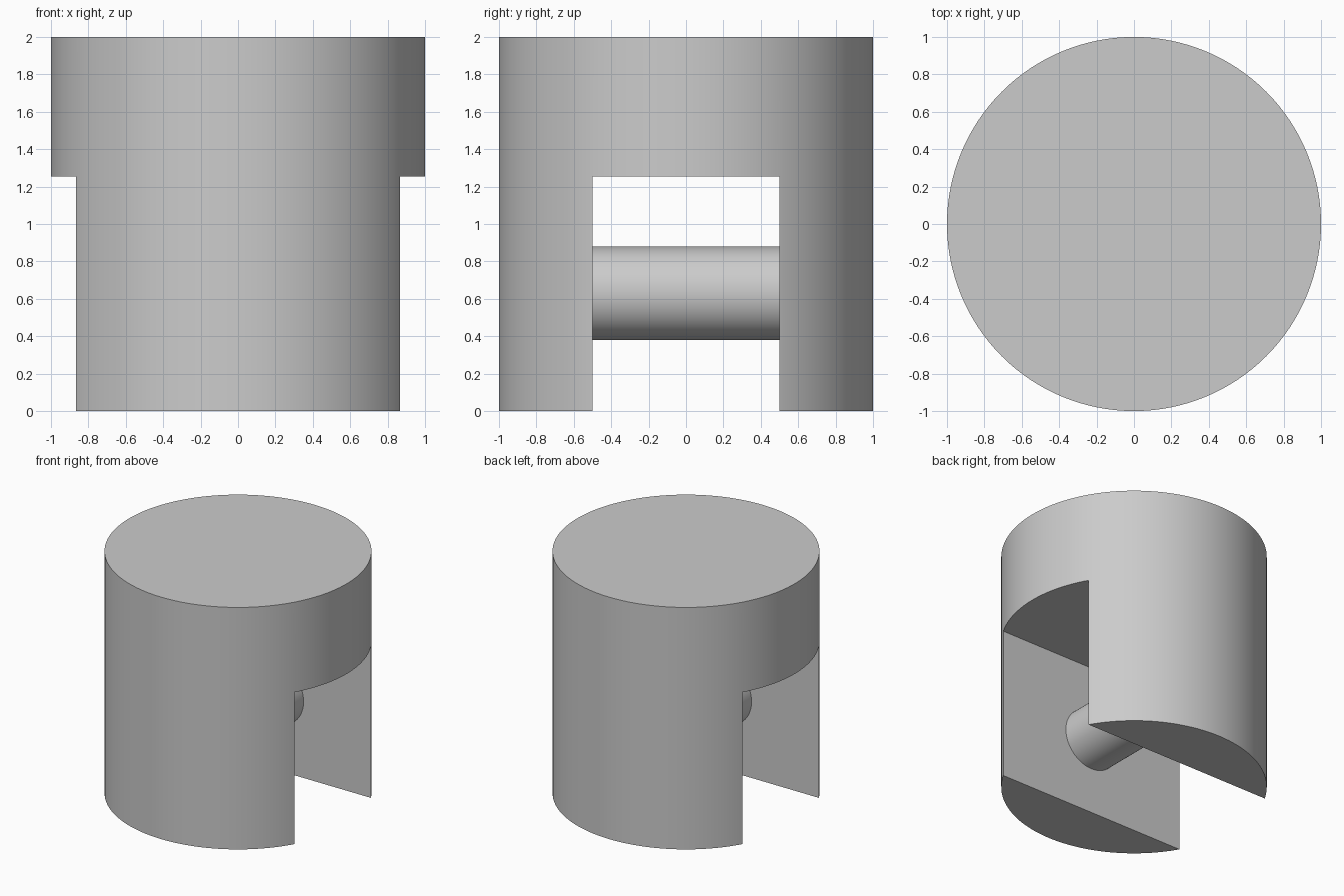
import bpy
import math

if "Cube" in bpy.data.objects:
    bpy.data.objects.remove(bpy.data.objects["Cube"])

SLOT_HALF_WIDTH = 0.5
SLOT_TOP = 1.255
PIN_RADIUS = 0.25
PIN_HEIGHT = 0.63

grey = bpy.data.materials.new("plain_grey")
grey.use_nodes = True
colour = (0.6, 0.6, 0.6, 1)
grey.diffuse_color = colour
grey.node_tree.nodes["Principled BSDF"].inputs["Base Color"].default_value = colour


def cylinder(name, radius, depth, location, sides, rotation=(0, 0, 0)):
    bpy.ops.mesh.primitive_cylinder_add(vertices=sides, radius=radius, depth=depth,
                                        location=location, rotation=rotation)
    obj = bpy.context.object
    obj.name = name
    obj.data.materials.append(grey)
    return obj


def combine(target, other, operation):
    mod = target.modifiers.new(operation.lower(), 'BOOLEAN')
    mod.operation = operation
    mod.solver = 'EXACT'
    mod.object = other
    bpy.ops.object.select_all(action='DESELECT')
    target.select_set(True)
    bpy.context.view_layer.objects.active = target
    bpy.ops.object.modifier_apply(modifier=mod.name)
    bpy.data.objects.remove(other)


# Round body
body = cylinder("slotted_body", 1, 2, (0, 0, 1), 128)

# Slot running left to right, open at the bottom
bpy.ops.mesh.primitive_cube_add(size=2)
slot = bpy.context.object
slot.name = "slot_cutter"
slot.hide_render = True
slot.scale = (1.5, SLOT_HALF_WIDTH, SLOT_TOP)
slot.data.materials.append(grey)
bpy.context.view_layer.update()
combine(body, slot, 'DIFFERENCE')

# Cross pin bridging the slot, joined to both walls
pin = cylinder("cross_pin", PIN_RADIUS, 2 * SLOT_HALF_WIDTH + 0.1,
               (0, 0, PIN_HEIGHT), 64, (math.pi / 2, 0, 0))
bpy.context.view_layer.update()
combine(body, pin, 'UNION')

# Smooth round sides, crisp edges
bpy.ops.object.shade_smooth_by_angle(angle=math.radians(30))
